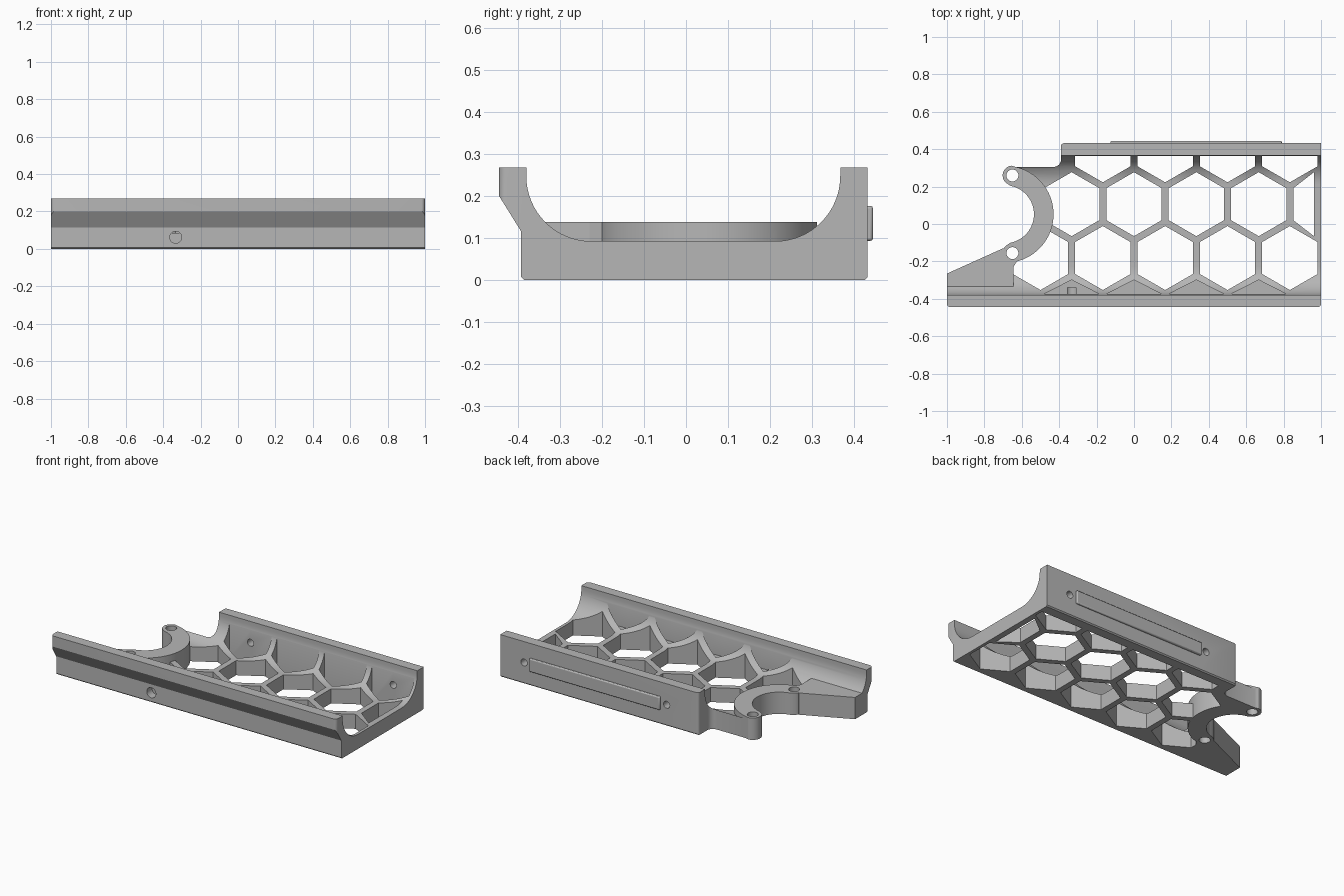
import bpy, bmesh
from math import sin, cos, pi, radians
from mathutils import Matrix

cube = bpy.data.objects.get("Cube")
if cube:
    bpy.data.objects.remove(cube)

grey = bpy.data.materials.new("plain grey")
grey.use_nodes = True
grey.diffuse_color = (0.47, 0.47, 0.47, 1)
grey.node_tree.nodes["Principled BSDF"].inputs["Base Color"].default_value = (0.47, 0.47, 0.47, 1)


def arc(cx, cy, r, a, b, n=16):
    """Points on an arc from angle a to b in degrees."""
    angles = [radians(a + (b - a) * i / n) for i in range(n + 1)]
    return [(cx + r * cos(t), cy + r * sin(t)) for t in angles]


def prisms(name, outlines, low, high, axis="z"):
    """Extrude one or more closed outlines along an axis."""
    place = {"z": lambda a, b, h: (a, b, h),
             "x": lambda a, b, h: (h, a, b),
             "y": lambda a, b, h: (a, h, b)}[axis]
    bm = bmesh.new()
    for pts in outlines:
        base = [bm.verts.new(place(a, b, low)) for a, b in pts]
        top = [bm.verts.new(place(a, b, high)) for a, b in pts]
        bm.faces.new(base)
        bm.faces.new(top[::-1])
        for i in range(len(pts)):
            j = (i + 1) % len(pts)
            bm.faces.new((base[j], base[i], top[i], top[j]))
    bmesh.ops.recalc_face_normals(bm, faces=bm.faces)
    mesh = bpy.data.meshes.new(name)
    bm.to_mesh(mesh)
    bm.free()
    mesh.materials.append(grey)
    obj = bpy.data.objects.new(name, mesh)
    bpy.context.collection.objects.link(obj)
    return obj


def combine(obj, other, operation):
    mod = obj.modifiers.new("combine", "BOOLEAN")
    mod.object, mod.operation, mod.solver = other, operation, "EXACT"
    bpy.context.view_layer.objects.active = obj
    bpy.ops.object.modifier_apply(modifier=mod.name)
    bpy.data.objects.remove(other)


def circle(x, y, r, n=24):
    return arc(x, y, r, 0, 360 - 360 / n, n - 1)


# Channel cross-section with curved inner walls
section = [(-0.385, 0), (0.425, 0), (0.432, 0.007), (0.432, 0.268), (0.367, 0.268)]
section += arc(0.212, 0.247, 0.155, 0, -90)
section += arc(-0.225, 0.247, 0.155, -90, -180)
section += [(-0.38, 0.268), (-0.445, 0.268), (-0.445, 0.2), (-0.392, 0.115), (-0.392, 0.007)]
tray = prisms("tray", [section], -1.1, 1.1, "x")

# Plan shape: long front wall, shorter back wall, curved left end
RX, RY = -0.69, 0.052
plan = arc(-0.98, -0.425, 0.02, 180, 270, 5) + arc(0.98, -0.425, 0.02, 270, 360, 5)
plan += [(1, 0.432)] + arc(-0.375, 0.417, 0.015, 90, 180, 4)
plan += arc(-0.43, 0.345, 0.04, 0, -90, 6) + [(-0.65, 0.305)]
plan += arc(RX, RY, 0.205, 79, -79) + [(-0.7, -0.13), (-1, -0.265)]
combine(tray, prisms("plan_cutter", [plan], -0.1, 0.5), "INTERSECT")

# Honeycomb openings, clipped at the walls
PITCH, HEX = 1 / 3, 0.171


def hexagon(cx, cy):
    pts = []
    for i in range(6):
        t = pi / 6 + i * pi / 3
        x = min(cx + HEX * cos(t), 0.962 if cx > 0.9 else 2)
        y = min(max(cy + HEX * sin(t), -0.375), 0.364)
        if (x, y) not in pts:
            pts.append((x, y))
    return pts


rows = [(-0.182, -0.5, 5), (0.106, -PITCH, 5), (0.394, -PITCH / 2, 4)]
holes = [hexagon(x0 + i * PITCH, y) for y, x0, count in rows for i in range(count)]
combine(tray, prisms("hex_cutter", holes, -0.1, 0.5), "DIFFERENCE")
pockets = [hexagon((i - 1) * PITCH, -0.47) for i in range(4)]
combine(tray, prisms("pocket_cutter", pockets, 0.085, 0.5), "DIFFERENCE")

# Raised crescent bracket and the wedge that ties it to the front wall
crescent = arc(RX, RY, 0.26, 79, -79, 32)
crescent += arc(-0.65, RY - 0.2075, 0.0525, -79, -259, 12)[1:-1]
crescent += arc(RX, RY, 0.155, -79, 79, 24)
crescent += arc(-0.65, RY + 0.2075, 0.0525, 259, 79, 12)[1:-1]
wedge = [(-1, -0.265), (-0.7, -0.13), (-0.62, -0.19), (-0.645, -0.23), (-0.645, -0.37), (-1, -0.37)]
for name, shape in (("bracket", crescent), ("wedge", wedge)):
    combine(tray, prisms(name, [shape], 0, 0.138), "UNION")

# Screw holes in the bracket, the back wall and the front face
bracket_holes = [circle(-0.65, RY + s * 0.2075, 0.032) for s in (-1, 1)]
combine(tray, prisms("screw_cutter", bracket_holes, -0.1, 0.3), "DIFFERENCE")
wall_holes = [circle(x, 0.135, 0.022) for x in (-PITCH / 2, 2.5 * PITCH)]
combine(tray, prisms("wall_cutter", wall_holes, 0.34, 0.5, "y"), "DIFFERENCE")
combine(tray, prisms("front_cutter", [circle(-PITCH, 0.062, 0.032)], -0.5, -0.34, "y"), "DIFFERENCE")

# Raised strip on the back wall
strip = prisms("back_strip", [[(-0.125, 0.093), (0.79, 0.093), (0.79, 0.176), (-0.125, 0.176)]],
               0.425, 0.445, "y")
bevel = strip.modifiers.new("soft_edges", "BEVEL")
bevel.width, bevel.segments = 0.006, 2

# Smooth curved walls, keep edges crisp
for obj in (tray, strip):
    bpy.ops.object.select_all(action="DESELECT")
    obj.select_set(True)
    bpy.context.view_layer.objects.active = obj
    bpy.ops.object.shade_smooth_by_angle(angle=radians(30))
